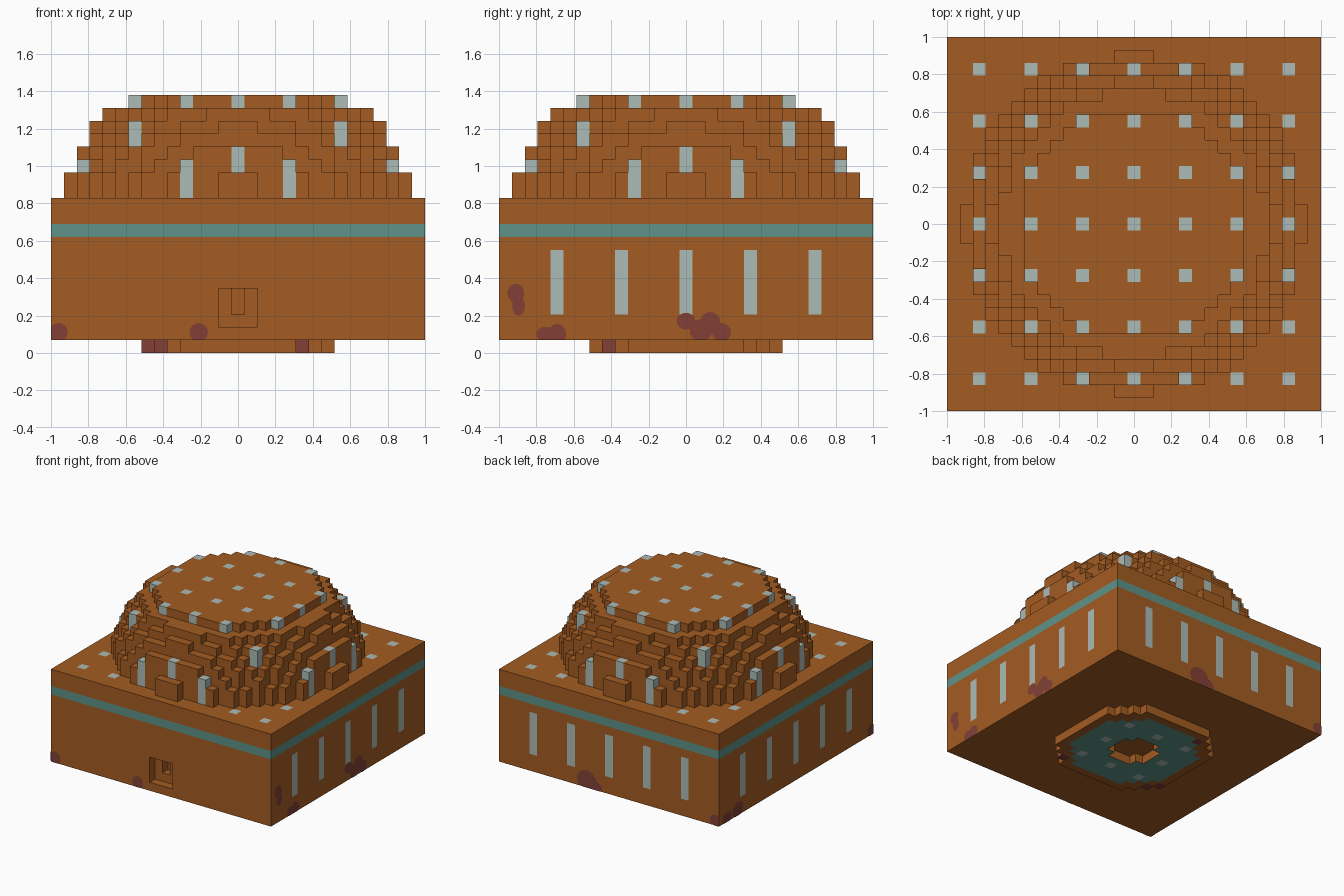
import bpy, bmesh, math
from mathutils import Vector

U = 2 / 29            # edge of one block
HALF = 14             # body reaches this many blocks either side of centre

if "Cube" in bpy.data.objects:
    bpy.data.objects.remove(bpy.data.objects["Cube"], do_unlink=True)


def material(name, rgb):
    m = bpy.data.materials.new(name)
    m.use_nodes = True
    m.diffuse_color = (*rgb, 1)
    m.node_tree.nodes["Principled BSDF"].inputs["Base Color"].default_value = (*rgb, 1)
    return m


MATS = [material("burnt_orange", (0.371, 0.107, 0.016)),
        material("teal", (0.112, 0.287, 0.246)),
        material("pale_grey", (0.413, 0.497, 0.468)),
        material("rust_red", (0.223, 0.051, 0.037))]
ORANGE, TEAL, PALE, RUST = range(4)


def add_object(name, bm, mats):
    me = bpy.data.meshes.new(name)
    bm.to_mesh(me)
    bm.free()
    for m in mats:
        me.materials.append(m)
    ob = bpy.data.objects.new(name, me)
    bpy.context.collection.objects.link(ob)


def on_lattice(i, j):
    return i % 4 == 0 and j % 4 == 0


# Body: solid block with a small stepped doorway in the front
span = range(-HALF, HALF + 1)
body = {(i, j, k) for i in span for j in span for k in range(1, 12)}
for i in (-1, 0, 1):
    for k in (2, 3, 4):
        body.discard((i, -HALF, k))
        if i == 0 and k > 2:
            body.discard((i, 1 - HALF, k))

# Dome: squared radius of each layer, lattice blocks stand slightly proud
dome = set()
for k, r2 in enumerate([172, 171, 163, 153, 137, 123, 106, 80], start=12):
    for i in span:
        for j in span:
            extra = 6 if on_lattice(i, j) and k < 19 else 0
            if i * i + j * j <= r2 + extra:
                dome.add((i, j, k))

# Foot: low ring under the body with an open centre
foot = {(i, j, 0) for i in range(-7, 8) for j in range(-7, 8)
        if 5 < i * i + j * j <= 65}

SOLID = body | dome | foot


def body_colour(cell, n):
    i, j, k = cell
    if n[2] > 0 and k == 11:
        return PALE if on_lattice(i, j) else ORANGE
    outer = (n[0] and abs(i) == HALF) or (n[1] and abs(j) == HALF)
    if outer and k == 9:
        return TEAL
    across = j if n[0] else i
    if outer and n[1] >= 0 and 3 <= k <= 7 and across % 5 == 0 and abs(across) <= 10:
        return PALE
    return ORANGE


def dome_colour(cell, n):
    return PALE if on_lattice(cell[0], cell[1]) else ORANGE


def foot_colour(cell, n):
    i, j, k = cell
    if (i, j) in ((-7, -4), (-6, -5), (5, -6), (-4, 6)):
        return RUST
    if n[2] < 0 and i * i + j * j <= 45:
        return PALE if on_lattice(i, j) else TEAL
    return ORANGE


def build_blocks(name, cells, colour):
    """Skin the exposed faces of a set of blocks."""
    bm = bmesh.new()
    verts = {}

    def corner(p):
        key = tuple(round(c * 2) for c in p)
        if key not in verts:
            verts[key] = bm.verts.new(p * U)
        return verts[key]

    for cell in sorted(cells):
        centre = Vector(cell) + Vector((0, 0, 0.5))
        for axis in range(3):
            for sign in (-1, 1):
                n = [0, 0, 0]
                n[axis] = sign
                if tuple(c + d for c, d in zip(cell, n)) in SOLID:
                    continue
                normal = Vector(n)
                a = Vector((0, 0, 0))
                a[(axis + 1) % 3] = 0.5
                b = normal.cross(a)
                mid = centre + normal / 2
                f = bm.faces.new([corner(mid + s * a + t * b)
                                  for s, t in ((-1, -1), (1, -1), (1, 1), (-1, 1))])
                f.material_index = colour(cell, n)
    add_object(name, bm, MATS)


build_blocks("body", body, body_colour)
build_blocks("stepped_dome", dome, dome_colour)
build_blocks("foot_ring", foot, foot_colour)

# Rust stains: thin rounded plates on the walls, trimmed at the wall edges
OUTWARD = {"front": Vector((0, -1, 0)), "back": Vector((0, 1, 0)),
           "right": Vector((1, 0, 0)), "left": Vector((-1, 0, 0))}


def stain(name, side, across, z, rx, rz, lift):
    out = OUTWARD[side]
    along = Vector((abs(out.y), abs(out.x), 0))
    ring = []
    for s in range(16):
        t = math.tau * s / 16
        c = max(-1, min(1, across + rx * math.cos(t)))
        h = max(U, z + rz * math.sin(t))
        p = out * (1 + lift) + along * c + Vector((0, 0, h))
        if all((p - q).length > 0.0005 for q in ring):
            ring.append(p)
    bm = bmesh.new()
    face = bm.faces.new([bm.verts.new(p) for p in ring])
    face.normal_update()
    if face.normal.dot(out) < 0:
        face.normal_flip()
    add_object(name, bm, [MATS[RUST]])


STAINS = [("front", -0.96, 0.11, 0.05, 0.05), ("front", -0.21, 0.11, 0.05, 0.05),
          ("right", -0.91, 0.32, 0.045, 0.05), ("right", -0.895, 0.25, 0.035, 0.05),
          ("right", -0.69, 0.1, 0.05, 0.055), ("right", -0.75, 0.1, 0.05, 0.04),
          ("right", 0, 0.17, 0.05, 0.045), ("right", 0.13, 0.16, 0.055, 0.06),
          ("right", 0.08, 0.12, 0.06, 0.06), ("right", 0.19, 0.11, 0.05, 0.05),
          ("back", 0.2, 0.13, 0.09, 0.08), ("back", 0.12, 0.09, 0.06, 0.05),
          ("back", -0.97, 0.11, 0.05, 0.05), ("left", 0.9, 0.1, 0.06, 0.05),
          ("left", 0.76, 0.12, 0.07, 0.06), ("left", -0.97, 0.11, 0.05, 0.05)]
for index, (side, *shape) in enumerate(STAINS):
    stain(f"rust_stain_{side}_{index}", side, *shape, 0.002 + index * 0.0001)
